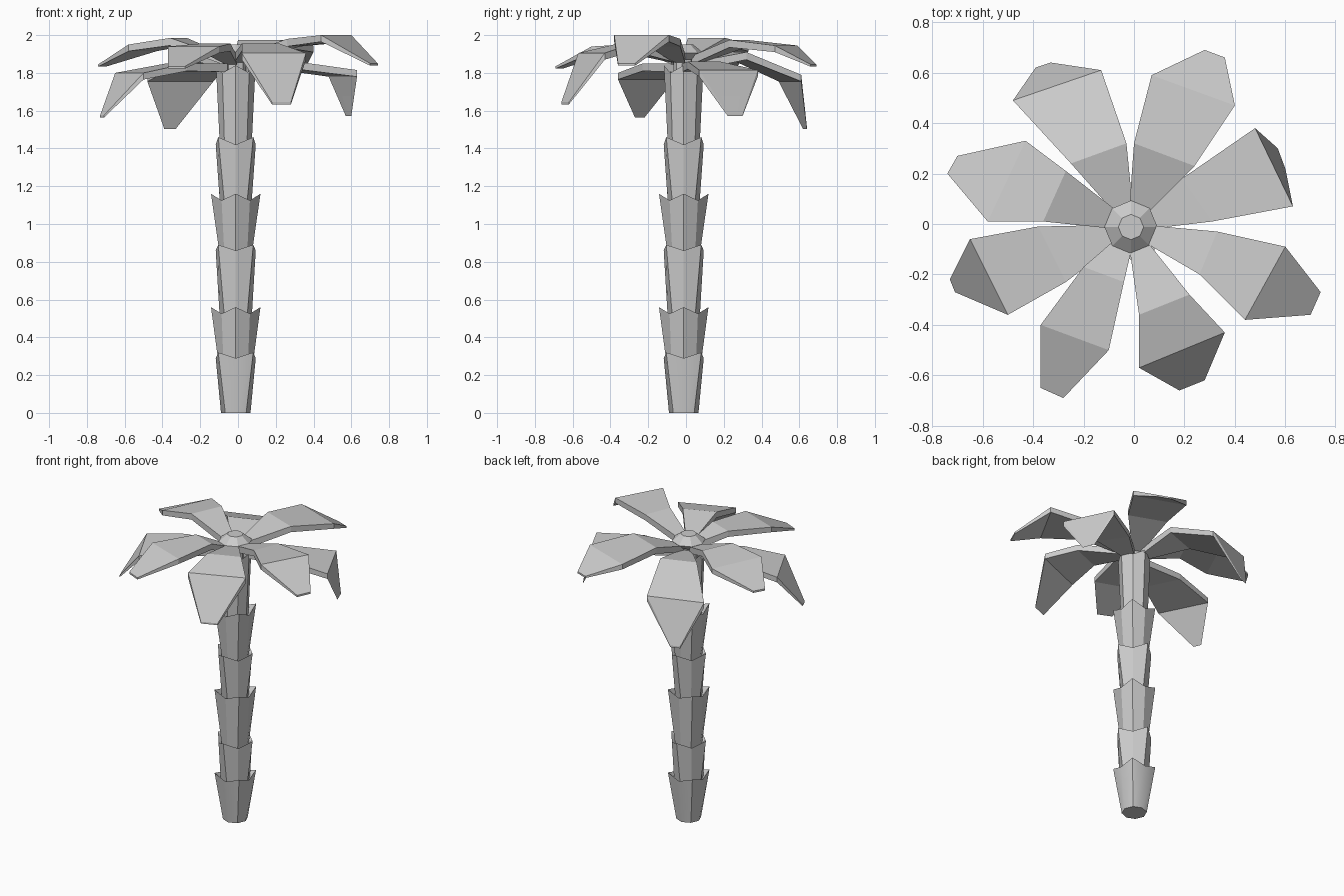
import bpy, bmesh, math
from mathutils import Vector

if "Cube" in bpy.data.objects:
    bpy.data.objects.remove(bpy.data.objects["Cube"])

C = Vector((-0.012, -0.012, 0))   # trunk axis


def make(name, bm, smooth=False):
    bmesh.ops.recalc_face_normals(bm, faces=bm.faces)
    me = bpy.data.meshes.new(name)
    bm.to_mesh(me)
    bm.free()
    for p in me.polygons:
        p.use_smooth = smooth
    ob = bpy.data.objects.new(name, me)
    bpy.context.collection.objects.link(ob)
    if smooth:
        bpy.context.view_layer.objects.active = ob
        ob.select_set(True)
        bpy.ops.object.shade_smooth_by_angle(angle=math.radians(50))
        ob.select_set(False)
    return ob


def ring(bm, rs, zs):
    """Octagon ring; even and odd corners may differ in radius and height."""
    return [bm.verts.new(C + Vector((rs[i % 2] * math.cos(i * math.pi / 4),
                                     rs[i % 2] * math.sin(i * math.pi / 4), zs[i % 2])))
            for i in range(8)]


def tube(name, rings, smooth=False):
    bm = bmesh.new()
    loops = [ring(bm, rs, zs) for rs, zs in rings]
    for a, b in zip(loops, loops[1:]):
        for i in range(8):
            bm.faces.new((a[i], a[(i + 1) % 8], b[(i + 1) % 8], b[i]))
    bm.faces.new(loops[0])
    bm.faces.new(loops[-1])
    return make(name, bm, smooth)


# Trunk: stacked flaring cups, zigzag rims alternating by 45 degrees
# (bottom z, bottom radius, rim dip z, rim peak z, peaks on odd corners)
cups = [(0.00, 0.078, 0.29, 0.32, True), (0.27, 0.092, 0.525, 0.56, False),
        (0.51, 0.085, 0.86, 0.89, True), (0.84, 0.085, 1.125, 1.16, False),
        (1.10, 0.083, 1.42, 1.46, True), (1.39, 0.083, 1.80, 1.84, False)]
for n, (z0, r0, dip, peak, odd) in enumerate(cups):
    last = n == len(cups) - 1
    rp, rd = (0.105, 0.100) if last else (0.131, 0.106)
    rs, zs = ((rd, rp), (dip, peak)) if odd else ((rp, rd), (peak, dip))
    tube(f"trunk_segment_{n + 1}",
         [((r0, r0), (z0, z0)), (rs, zs), ((0.075, 0.075), (dip - 0.03,) * 2)], n == 0)

# Neck and faceted crown cap
tube("trunk_neck", [((0.055, 0.055), (1.75, 1.75)), ((0.055, 0.055), (1.91, 1.91))])
tube("crown_cap", [((0.07, 0.07), (1.87, 1.87)), ((0.105, 0.105), (1.905, 1.905)),
                   ((0.05, 0.05), (1.95, 1.95))])


def frond(name, ang, base_z, rows):
    """Bent slab: rows are (x1, y1, x2, y2, z) edges going outward."""
    a = math.radians(ang)
    d, s = Vector((math.cos(a), math.sin(a), 0)), Vector((-math.sin(a), math.cos(a), 0))
    p, q = C + d * 0.06 + s * 0.033, C + d * 0.06 - s * 0.033
    rows = [(p.x, p.y, q.x, q.y, base_z)] + rows
    bm = bmesh.new()
    secs = []
    for (x1, y1, x2, y2, z), t in zip(rows, (0.045, 0.04, 0.035, 0.012)):
        pts = [(x1, y1, z), (x2, y2, z), (x2, y2, z - t), (x1, y1, z - t)]
        secs.append([bm.verts.new(v) for v in pts])
    for u, v in zip(secs, secs[1:]):
        for i in range(4):
            j = (i + 1) % 4
            bm.faces.new((u[i], u[j], v[j], v[i]))
    bm.faces.new(secs[0])
    bm.faces.new(secs[-1])
    make(name, bm)


# Eight drooping fronds, each with its own bends
fronds = [
    (22, 1.85, [(.19, .18, .31, .01, 1.86), (.48, .38, .63, .07, 1.815), (.57, .30, .60, .22, 1.585)]),
    (67, 1.89, [(.00, .32, .24, .23, 1.975), (.07, .59, .40, .47, 1.945), (.28, .69, .36, .66, 1.845)]),
    (112, 1.86, [(-.25, .24, -.03, .32, 1.91), (-.48, .49, -.13, .61, 1.79), (-.39, .62, -.33, .64, 1.515)]),
    (157, 1.89, [(-.36, .01, -.27, .21, 1.985), (-.58, .01, -.43, .33, 1.95), (-.74, .20, -.70, .27, 1.845)]),
    (202, 1.85, [(-.27, -.23, -.38, -.01, 1.85), (-.50, -.36, -.65, -.06, 1.80), (-.71, -.27, -.73, -.22, 1.575)]),
    (247, 1.89, [(-.04, -.23, -.20, -.17, 1.955), (-.10, -.50, -.37, -.40, 1.94), (-.28, -.69, -.37, -.65, 1.835)]),
    (292, 1.90, [(.22, -.28, .02, -.36, 1.955), (.36, -.43, .02, -.57, 1.905), (.28, -.62, .18, -.66, 1.645)]),
    (337, 1.90, [(.33, -.03, .26, -.20, 1.98), (.60, -.09, .44, -.38, 2.0), (.74, -.27, .70, -.36, 1.85)]),
]
for n, (ang, bz, rows) in enumerate(fronds):
    # keep the left edge on the same side as the base edge
    d = Vector((math.cos(math.radians(ang)), math.sin(math.radians(ang))))
    rows = [r if d.cross(Vector(r[:2])) > d.cross(Vector(r[2:4]))
            else (r[2], r[3], r[0], r[1], r[4]) for r in rows]
    frond(f"palm_frond_{n + 1}", ang, bz, rows)
